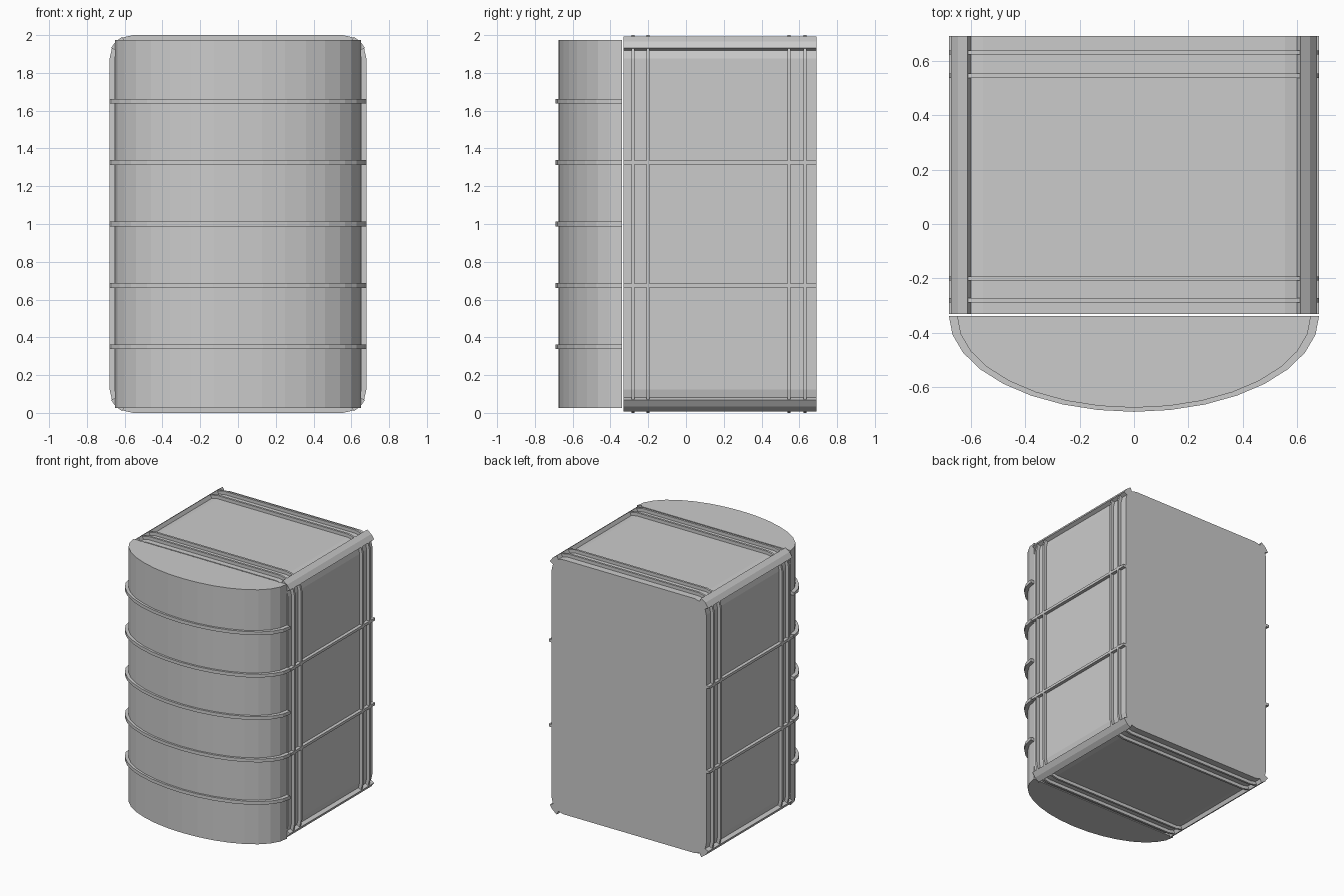
import bpy
import bmesh
from math import cos, sin, pi, radians

default = bpy.data.objects.get("Cube")
if default:
    bpy.data.objects.remove(default, do_unlink=True)

grey = bpy.data.materials.new("plain grey")
grey.use_nodes = True
colour = (0.6, 0.6, 0.6, 1)
grey.diffuse_color = colour
grey.node_tree.nodes["Principled BSDF"].inputs["Base Color"].default_value = colour

FRONT, BACK = -0.33, 0.69
HALF_W, HALF_H, MID, RADIUS = 0.655, 0.975, 1.0, 0.1
STRAP = 0.025


def finish(name, bm):
    bmesh.ops.recalc_face_normals(bm, faces=bm.faces)
    mesh = bpy.data.meshes.new(name)
    bm.to_mesh(mesh)
    bm.free()
    mesh.materials.append(grey)
    obj = bpy.data.objects.new(name, mesh)
    bpy.context.collection.objects.link(obj)
    return obj


def prism(name, points, offset):
    """Close an outline into a face and extrude it by the offset."""
    bm = bmesh.new()
    face = bm.faces.new([bm.verts.new(p) for p in points])
    ext = bmesh.ops.extrude_face_region(bm, geom=[face], use_keep_orig=True)
    verts = [g for g in ext["geom"] if isinstance(g, bmesh.types.BMVert)]
    bmesh.ops.translate(bm, verts=verts, vec=offset)
    return finish(name, bm)


def rounded_outline(grow, y):
    """Rounded rectangle around the body section, grown outwards."""
    points = []
    for quarter, (sx, sz) in enumerate(((1, 1), (-1, 1), (-1, -1), (1, -1))):
        for step in (0, 26, 45, 64, 90):
            a = radians(quarter * 90 + step)
            points.append((sx * (HALF_W - RADIUS) + (RADIUS + grow) * cos(a), y,
                           MID + sz * (HALF_H - RADIUS) + (RADIUS + grow) * sin(a)))
    return points


def half_ellipse(rx, ry, z):
    steps = 16
    return [(rx * cos(pi * i / steps), FRONT - 0.008 - ry * sin(pi * i / steps), z)
            for i in range(steps + 1)]


# Main body with rounded long edges
prism("body", rounded_outline(0, FRONT), (0, BACK - FRONT, 0))

# Raised guards along the four long edges
for side, sx in (("left", 1), ("right", -1)):
    for level, sz in (("top", 1), ("bottom", -1)):
        arc = [(r, radians(a)) for r, angles in
               ((RADIUS - 0.01, (64, 45, 26)), (RADIUS + 0.03, (26, 45, 64)))
               for a in angles]
        points = [(sx * (HALF_W - RADIUS + r * cos(a)), FRONT,
                   MID + sz * (HALF_H - RADIUS + r * sin(a))) for r, a in arc]
        prism(f"{level}_{side}_edge_guard", points, (0, BACK - FRONT, 0))

# Straps running round the body
for i, y in enumerate((-0.28, -0.2, 0.545, 0.63)):
    bm = bmesh.new()
    loops = [[bm.verts.new(p) for p in rounded_outline(grow, y + dy)]
             for grow, dy in ((-0.005, -0.008), (STRAP, -0.008),
                              (STRAP, 0.008), (-0.005, 0.008))]
    n = len(loops[0])
    for k in range(4):
        a, b = loops[k], loops[(k + 1) % 4]
        for j in range(n):
            bm.faces.new((a[j], a[(j + 1) % n], b[(j + 1) % n], b[j]))
    finish(f"body_strap_{i + 1}", bm)

# Horizontal bars on both sides of the body
for side, sx in (("left", 1), ("right", -1)):
    for level, z in (("lower", 0.675), ("upper", 1.325)):
        x0, x1 = sx * (HALF_W - 0.005), sx * (HALF_W + STRAP)
        prism(f"{level}_{side}_bar",
              [(x0, FRONT, z - 0.01), (x1, FRONT, z - 0.01),
               (x1, FRONT, z + 0.01), (x0, FRONT, z + 0.01)],
              (0, BACK - FRONT, 0))

# Curved front and its hoops
prism("curved_front", half_ellipse(0.65, 0.337, 0.025), (0, 0, 1.95))
for i in range(5):
    z = 0.35 + i * 0.325
    outline = half_ellipse(0.68, 0.352, z - 0.0125)
    outline += half_ellipse(0.645, 0.332, z - 0.0125)[::-1]
    prism(f"front_hoop_{i + 1}", outline, (0, 0, 0.025))
